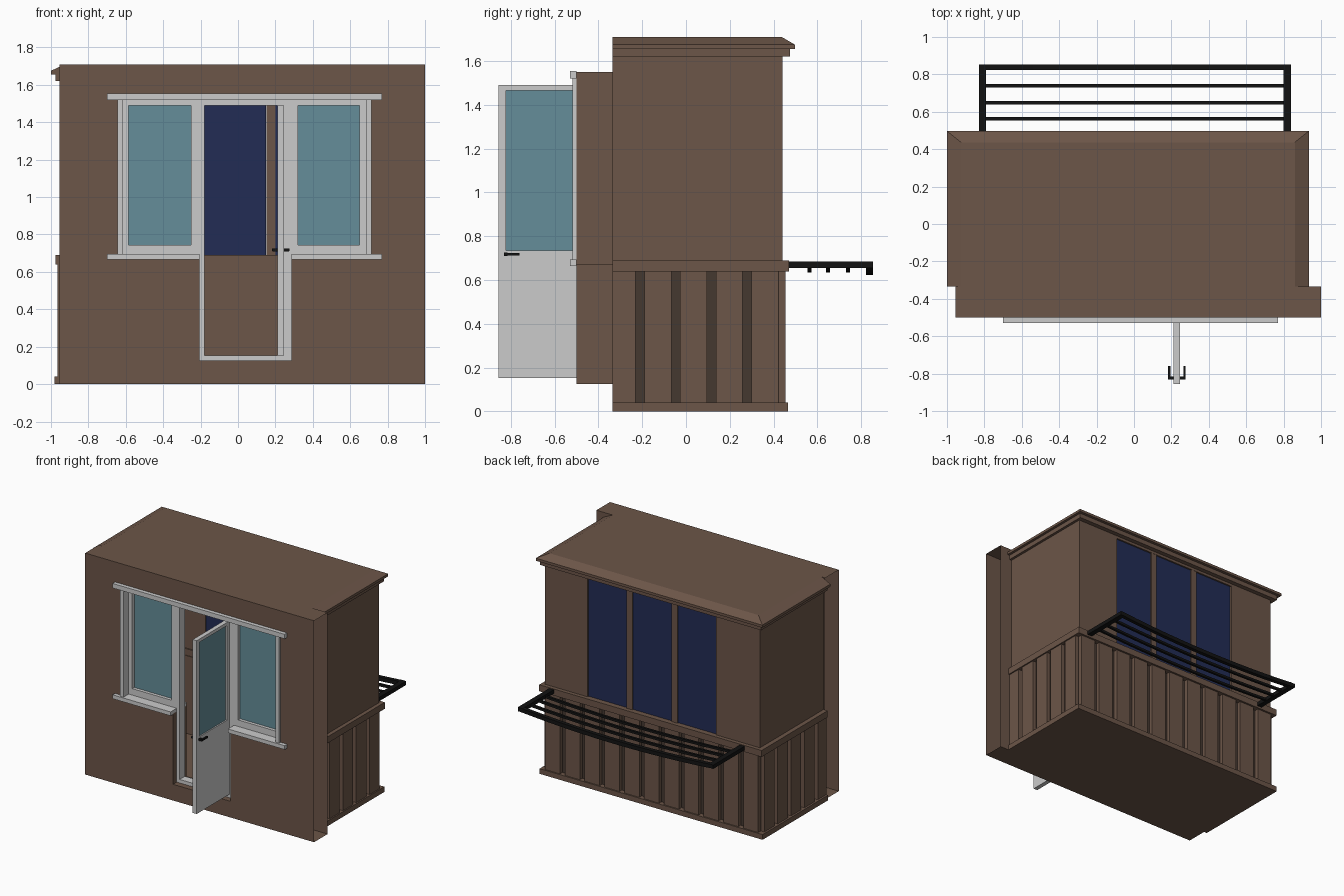
import bpy, bmesh, math
from mathutils import Vector

if "Cube" in bpy.data.objects:
    bpy.data.objects.remove(bpy.data.objects["Cube"])


def material(name, col):
    m = bpy.data.materials.new(name)
    m.diffuse_color = (*col, 1)
    m.use_nodes = True
    m.node_tree.nodes["Principled BSDF"].inputs["Base Color"].default_value = m.diffuse_color
    return m


BROWN = material("brown_paint", (0.15, 0.092, 0.065))
DARK = material("dark_brown_groove", (0.06, 0.04, 0.03))
TEAL = material("teal_glass", (0.13, 0.27, 0.32))
BLUE = material("blue_glass", (0.016, 0.025, 0.09))
BLACK = material("black_metal", (0.006, 0.006, 0.006))


def finish(name, bm, mat=None):
    bmesh.ops.remove_doubles(bm, verts=bm.verts, dist=1e-5)
    bmesh.ops.recalc_face_normals(bm, faces=bm.faces)
    me = bpy.data.meshes.new(name)
    bm.to_mesh(me)
    bm.free()
    ob = bpy.data.objects.new(name, me)
    bpy.context.collection.objects.link(ob)
    if mat:
        me.materials.append(mat)
    return ob


def add_box(bm, x0, x1, y0, y1, z0, z1):
    vs = bmesh.ops.create_cube(bm, size=1)["verts"]
    for v in vs:
        v.co = ((x0 + x1) / 2 + v.co.x * (x1 - x0),
                (y0 + y1) / 2 + v.co.y * (y1 - y0),
                (z0 + z1) / 2 + v.co.z * (z1 - z0))


def boxes(name, mat, *dims):
    bm = bmesh.new()
    for d in dims:
        add_box(bm, *d)
    return finish(name, bm, mat)


# House wall: hollow shell with a T-shaped opening, open at both ends
YF, YB = -0.5, -0.335
xs = [-0.955, -0.645, -0.205, 0.285, 0.715, 1.0]
zs = [0, 0.06, 0.125, 0.67, 1.55, 1.71]


def solid(i, k):
    if not (0 <= i < 5 and 0 <= k < 5):
        return False
    return not ((k == 3 and 1 <= i <= 3) or (k == 2 and i == 2))


bm = bmesh.new()


def quad(*pts):
    bm.faces.new([bm.verts.new(p) for p in pts])


for i in range(5):
    for k in range(5):
        if not solid(i, k):
            continue
        a, b, c, d = xs[i], xs[i + 1], zs[k], zs[k + 1]
        for y in (YF, YB):
            quad((a, y, c), (b, y, c), (b, y, d), (a, y, d))
        for x, n in ((a, i - 1), (b, i + 1)):
            if 0 <= n < 5 and not solid(n, k):
                quad((x, YF, c), (x, YB, c), (x, YB, d), (x, YF, d))
        for z, n in ((c, k - 1), (d, k + 1)):
            if not solid(i, n):
                quad((a, YF, z), (b, YF, z), (b, YB, z), (a, YB, z))
finish("house_wall", bm, BROWN)

# Balcony shell
L, R, B = -0.94, 0.895, 0.44
boxes("balcony_floor", BROWN, (L - 0.04, R + 0.03, YB, 0.465, 0, 0.04))
boxes("upper_walls", BROWN,
      (L, L + 0.03, YB, B, 0.69, 1.62), (R - 0.03, R, YB, B, 0.69, 1.62),
      (L + 0.03, -0.565, B - 0.03, B, 0.69, 1.62), (0.533, R - 0.03, B - 0.03, B, 0.69, 1.62))
boxes("window_posts", BROWN,
      (-0.232, -0.182, B - 0.03, B - 0.002, 0.69, 1.6), (0.152, 0.2, B - 0.03, B - 0.002, 0.69, 1.6),
      (-0.565, 0.533, B - 0.03, B, 1.6, 1.62))
boxes("balcony_glass", BLUE, *[(x, x + 0.333, B - 0.022, B - 0.012, 0.69, 1.6)
                               for x in (-0.565, -0.182, 0.2)])
boxes("parapet_rail", BROWN,
      (L - 0.035, R + 0.03, 0.4, 0.47, 0.64, 0.69),
      (L - 0.035, L + 0.03, YB, 0.4, 0.64, 0.69), (R - 0.03, R + 0.03, YB, 0.4, 0.64, 0.69))

# Parapet: dark backing with raised planks
PL, PR, PB = L - 0.025, R + 0.02, 0.455
D = 0.03
boxes("parapet_backing", DARK,
      (PL + D, PR - D, PB - D - 0.012, PB - D, 0.04, 0.64),
      (PL + D, PL + D + 0.012, YB, PB - D, 0.04, 0.64),
      (PR - D - 0.012, PR - D, YB, PB - D, 0.04, 0.64))
boxes("parapet_lining", BROWN, (PL + D, PR - D, PB - D - 0.03, PB - D - 0.012, 0.04, 0.64))
planks = []
step = 0.163
for n in range(5):
    y0, y1 = max(-0.353 + step * n, YB), -0.23 + step * n
    planks += [(PL, PL + D, y0, y1, 0.04, 0.64), (PR - D, PR, y0, y1, 0.04, 0.64)]
count = 11
gap = (PR - PL - 2 * D + 0.042) / count
for n in range(count):
    x0 = PL + D + n * gap
    planks.append((x0, x0 + gap - 0.042, PB - D, PB, 0.04, 0.64))
boxes("parapet_planks", BROWN, *planks)

# Roof: under-beam, lip and sloped cap
boxes("roof_beam", BROWN, (-0.975, 0.915, YB, 0.475, 1.62, 1.655))
boxes("roof_lip", BROWN, (-1.0, 0.935, YB, 0.497, 1.655, 1.675))
bm = bmesh.new()
add_box(bm, -1.0, 0.935, YB, 0.497, 1.675, 1.71)
for v in bm.verts:
    if v.co.z > 1.7:
        v.co.x += 0.075 if v.co.x < 0 else -0.075
        if v.co.y > 0:
            v.co.y = 0.437
finish("roof_cap", bm, BROWN)

# Window surround: head, sills and lining
boxes("window_head", None, (-0.70, 0.77, -0.53, -0.5, 1.52, 1.555), (-0.645, 0.715, -0.5, YB, 1.52, 1.55))
for n, a, b, c, d in (("left", -0.70, -0.205, -0.645, -0.205), ("right", 0.285, 0.77, 0.285, 0.715)):
    boxes(n + "_sill", None, (a, b, -0.53, -0.5, 0.665, 0.695), (c, d, -0.5, YB, 0.67, 0.695))
boxes("window_casing", None, (-0.645, -0.615, -0.518, YB, 0.695, 1.52), (0.685, 0.715, -0.518, YB, 0.695, 1.52))

# Fixed windows and door frame
F0, F1 = -0.455, -0.39


def frame(name, x0, x1, g0, g1):
    boxes(name + "_frame", None,
          (x0, g0, F0, F1, 0.695, 1.52), (g1, x1, F0, F1, 0.695, 1.52),
          (g0, g1, F0, F1, 0.695, 0.745), (g0, g1, F0, F1, 1.49, 1.52))
    boxes(name + "_glass", TEAL, (g0, g1, -0.43, -0.415, 0.745, 1.49))


frame("left_window", -0.615, -0.205, -0.585, -0.25)
frame("right_window", 0.285, 0.685, 0.32, 0.65)
boxes("door_frame", None,
      (-0.205, -0.18, F0, F1, 0.125, 1.52), (0.245, 0.285, F0, F1, 0.125, 1.52),
      (-0.18, 0.245, F0, F1, 0.125, 0.152), (-0.18, 0.245, F0, F1, 1.49, 1.52))

# Open door leaf with glass and handles
DX0, DX1 = 0.212, 0.246
boxes("door_leaf", None,
      (DX0, DX1, -0.855, -0.455, 0.152, 0.735), (DX0, DX1, -0.855, -0.455, 1.465, 1.49),
      (DX0, DX1, -0.855, -0.823, 0.735, 1.465), (DX0, DX1, -0.487, -0.455, 0.735, 1.465))
boxes("door_glass", TEAL, (DX0 + 0.01, DX1 - 0.01, -0.823, -0.487, 0.735, 1.465))
handles = []
for x, s in ((DX0, -1), (DX1, 1)):
    for o0, o1, y0, y1, h in ((0, 0.028, -0.832, -0.815, 0.008), (0.018, 0.03, -0.832, -0.76, 0.006)):
        a, b = sorted((x + s * o0, x + s * o1))
        handles.append((a, b, y0, y1, 0.718 - h, 0.718 + h))
boxes("door_handles", BLACK, *handles)


# Drying rack: two arms with sagging bars
def bar(name, y, z, w, h, sag, segs=12):
    bm = bmesh.new()
    rings = []
    for i in range(segs + 1):
        t = i / segs * 2 - 1
        zc = z - sag * (1 - t * t)
        rings.append([bm.verts.new((0.005 + t * 0.815, y + a * w / 2, zc + b * h / 2))
                      for a, b in ((-1, -1), (1, -1), (1, 1), (-1, 1))])
    for p, q in zip(rings, rings[1:]):
        for j in range(4):
            bm.faces.new((p[j], p[j - 1], q[j - 1], q[j]))
    bm.faces.new(rings[0])
    bm.faces.new(rings[-1])
    finish(name, bm, BLACK)


boxes("rack_arms", BLACK, (-0.83, -0.79, 0.44, 0.853, 0.655, 0.685), (0.80, 0.84, 0.44, 0.853, 0.655, 0.685))
bar("rack_front_bar", 0.838, 0.67, 0.03, 0.03, 0.033)
for n, y in enumerate((0.563, 0.648, 0.74)):
    bar("rack_line_%d" % n, y, 0.668, 0.018, 0.018, 0.025)
